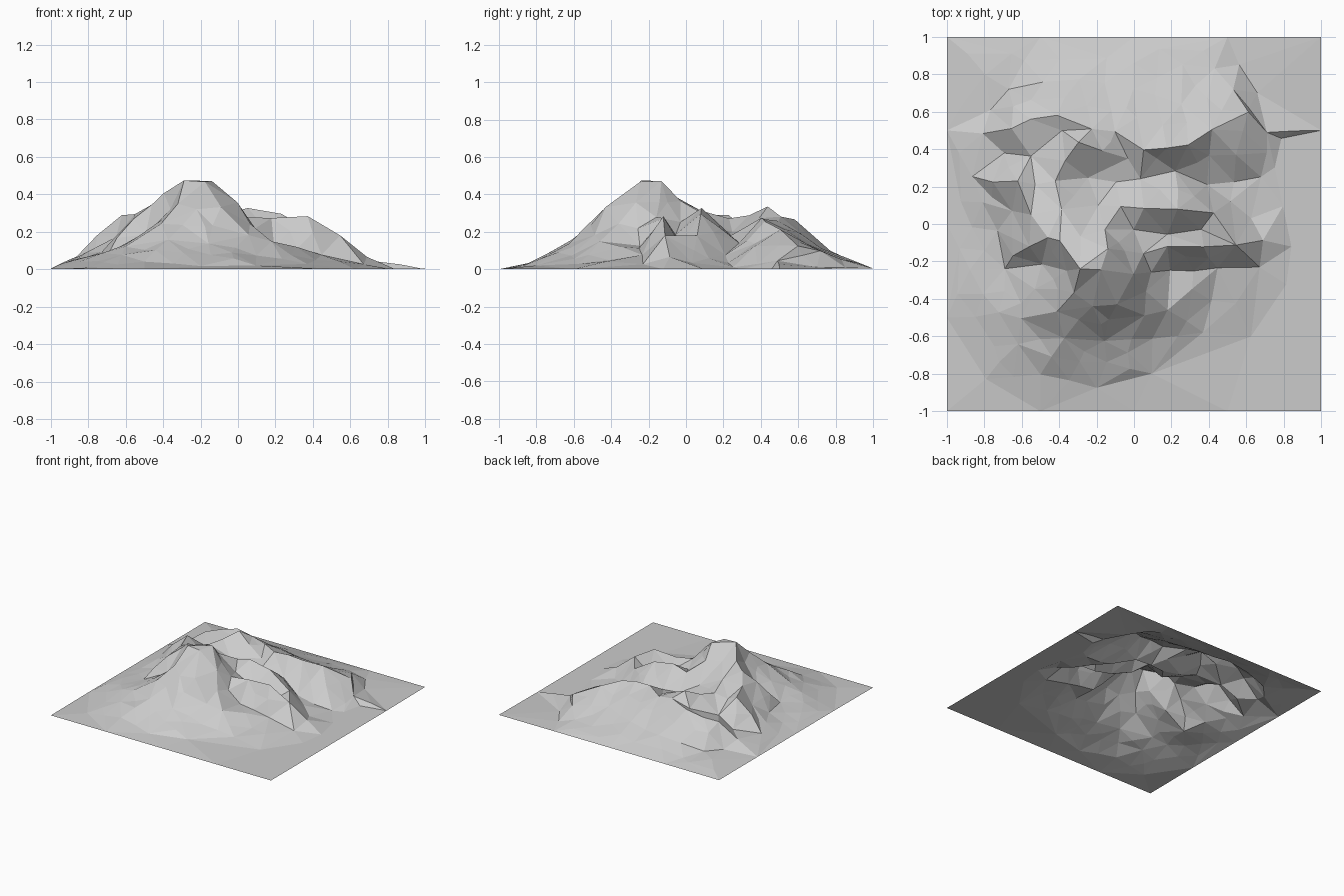
import bpy, bmesh, random
from mathutils import Vector
from mathutils.geometry import delaunay_2d_cdt

random.seed(4)
pts, links = [], []


def line(*path):
    """Add a chain of terrain points; the mesh keeps an edge along it."""
    start = len(pts)
    pts.extend(Vector(p) for p in path)
    links.extend((i, i + 1) for i in range(start, len(pts) - 1))


def scatter(*spots):
    """Add loose terrain points."""
    pts.extend(Vector(p) for p in spots)


# Square border
for i in range(4):
    t = -1 + i * 0.5
    scatter((t, -1, 0), (1, t, 0), (-t, 1, 0.004), (-1, -t, 0.003))

# Main crest: left shoulder, summit, then down into the front right spur
line((-0.64, -0.16, 0.17), (-0.55, -0.11, 0.27), (-0.47, -0.08, 0.34),
     (-0.39, -0.09, 0.41), (-0.28, -0.23, 0.48), (-0.15, -0.14, 0.465),
     (-0.01, -0.26, 0.36))
line((-0.28, -0.23, 0.48), (-0.18, -0.25, 0.46), (-0.10, -0.42, 0.33))
line((-0.01, -0.26, 0.36), (0.06, -0.36, 0.25), (0.18, -0.45, 0.14),
     (0.36, -0.58, 0.03))

# Right ridge with its steep front foot
line((0.04, -0.16, 0.27), (0.17, -0.12, 0.275), (0.37, -0.12, 0.29),
     (0.55, -0.12, 0.19), (0.70, -0.09, 0.07), (0.84, -0.12, 0.0))
line((0.08, -0.25, 0.22), (0.20, -0.25, 0.13), (0.45, -0.24, 0.08),
     (0.67, -0.24, 0.03))

# Middle ridge and its front foot
line((-0.06, 0.10, 0.29), (0.05, 0.09, 0.33), (0.24, 0.08, 0.305),
     (0.42, 0.05, 0.17), (0.62, 0.02, 0.04))
line((-0.15, -0.04, 0.36), (0.00, -0.04, 0.25), (0.17, -0.05, 0.19),
     (0.36, -0.02, 0.13))

# Back right ridge and its front foot
line((0.04, 0.40, 0.28), (0.30, 0.43, 0.25), (0.42, 0.51, 0.22),
     (0.60, 0.60, 0.13), (0.72, 0.50, 0.05))
line((0.03, 0.25, 0.19), (0.22, 0.29, 0.13), (0.40, 0.21, 0.07),
     (0.68, 0.24, 0.01))

# Gap in the back rim
line((-0.22, 0.51, 0.29), (-0.10, 0.50, 0.25), (-0.04, 0.35, 0.22))

# Crest that curls from the summit round to the back left peak
line((-0.15, -0.14, 0.465), (-0.28, -0.06, 0.39), (-0.38, 0.07, 0.32),
     (-0.41, 0.22, 0.27), (-0.38, 0.34, 0.28), (-0.30, 0.43, 0.33),
     (-0.22, 0.51, 0.29))
line((-0.38, 0.07, 0.32), (-0.55, 0.06, 0.30), (-0.63, 0.22, 0.28),
     (-0.86, 0.25, 0.06))
line((-0.25, 0.24, 0.20), (-0.10, 0.22, 0.19))
scatter((-0.20, 0.09, 0.23), (-0.54, 0.20, 0.24), (-0.64, 0.06, 0.18),
        (-0.74, -0.04, 0.10))

# Outer left ridge and the valley inside it
line((-0.80, 0.48, 0.09), (-0.66, 0.50, 0.21), (-0.54, 0.55, 0.24),
     (-0.42, 0.59, 0.26))
line((-0.70, 0.37, 0.10), (-0.56, 0.37, 0.17), (-0.38, 0.49, 0.23))

# Front left spur and the hollow behind it
line((-0.10, -0.42, 0.33), (-0.22, -0.44, 0.33), (-0.31, -0.37, 0.35),
     (-0.42, -0.47, 0.25), (-0.60, -0.51, 0.12), (-0.71, -0.48, 0.08))
line((-0.68, -0.24, 0.09), (-0.50, -0.21, 0.19), (-0.36, -0.26, 0.33))
scatter((-0.52, -0.35, 0.17))

# Front slope and its toe
line((-0.62, -0.64, 0.07), (-0.38, -0.60, 0.15), (-0.15, -0.62, 0.13),
     (0.10, -0.62, 0.08))
line((-0.80, -0.82, 0.01), (-0.50, -0.80, 0.04), (-0.21, -0.88, 0.02),
     (0.10, -0.80, 0.02), (0.62, -0.60, 0.0), (0.82, -0.33, 0.0))
scatter((0.05, -0.50, 0.18), (-0.15, -0.74, 0.08))

# Back slope, small knoll and outer toe
line((0.52, 0.72, 0.09), (0.72, 0.50, 0.05))
scatter((-0.64, 0.62, 0.15), (-0.77, 0.61, 0.05), (-0.80, 0.80, 0.04),
        (-0.66, 0.73, 0.05), (-0.30, 0.78, 0.09), (0.00, 0.72, 0.115),
        (0.25, 0.65, 0.14), (0.25, 0.86, 0.05), (0.80, 0.10, 0.0),
        (0.67, 0.69, 0.01), (0.78, 0.45, 0.0), (0.76, 0.30, 0.0),
        (0.56, 0.84, 0.01), (0.42, 0.84, 0.05), (-0.88, -0.25, 0.05))

# Triangulate the sheet
flat = [p.xy for p in pts]
out_v, _, out_f, origin, _, _ = delaunay_2d_cdt(flat, links, [], 0, 0.0005)
bm = bmesh.new()
for co, src in zip(out_v, origin):
    if src:
        z = pts[src[0]].z
    else:
        near = sorted(pts, key=lambda p: (p.xy - co).length)[:2]
        z = (near[0].z + near[1].z) / 2
    bm.verts.new((co.x, co.y, z))
bm.verts.ensure_lookup_table()
for f in out_f:
    bm.faces.new([bm.verts[i] for i in f])

# Break long hillside edges into smaller, slightly rough facets
old = set(bm.verts)
long_edges = [e for e in bm.edges if not e.is_boundary and e.calc_length() > 0.24
              and max(v.co.z for v in e.verts) > 0.03]
bmesh.ops.subdivide_edges(bm, edges=long_edges, cuts=1)
bmesh.ops.triangulate(bm, faces=bm.faces[:])
for v in bm.verts:
    if v not in old and not v.is_boundary:
        rough = min(0.01, v.co.z * 0.15)
        v.co += Vector((random.uniform(-1, 1) * 0.012,
                        random.uniform(-1, 1) * 0.012,
                        random.uniform(-1, 1) * rough))
        v.co.z = max(v.co.z, 0)
bmesh.ops.recalc_face_normals(bm, faces=bm.faces[:])
if sum(f.normal.z for f in bm.faces) < 0:
    bmesh.ops.reverse_faces(bm, faces=bm.faces[:])

mesh = bpy.data.meshes.new("mountain_terrain")
bm.to_mesh(mesh)
bm.free()
bpy.context.collection.objects.link(bpy.data.objects.new("mountain_terrain", mesh))
